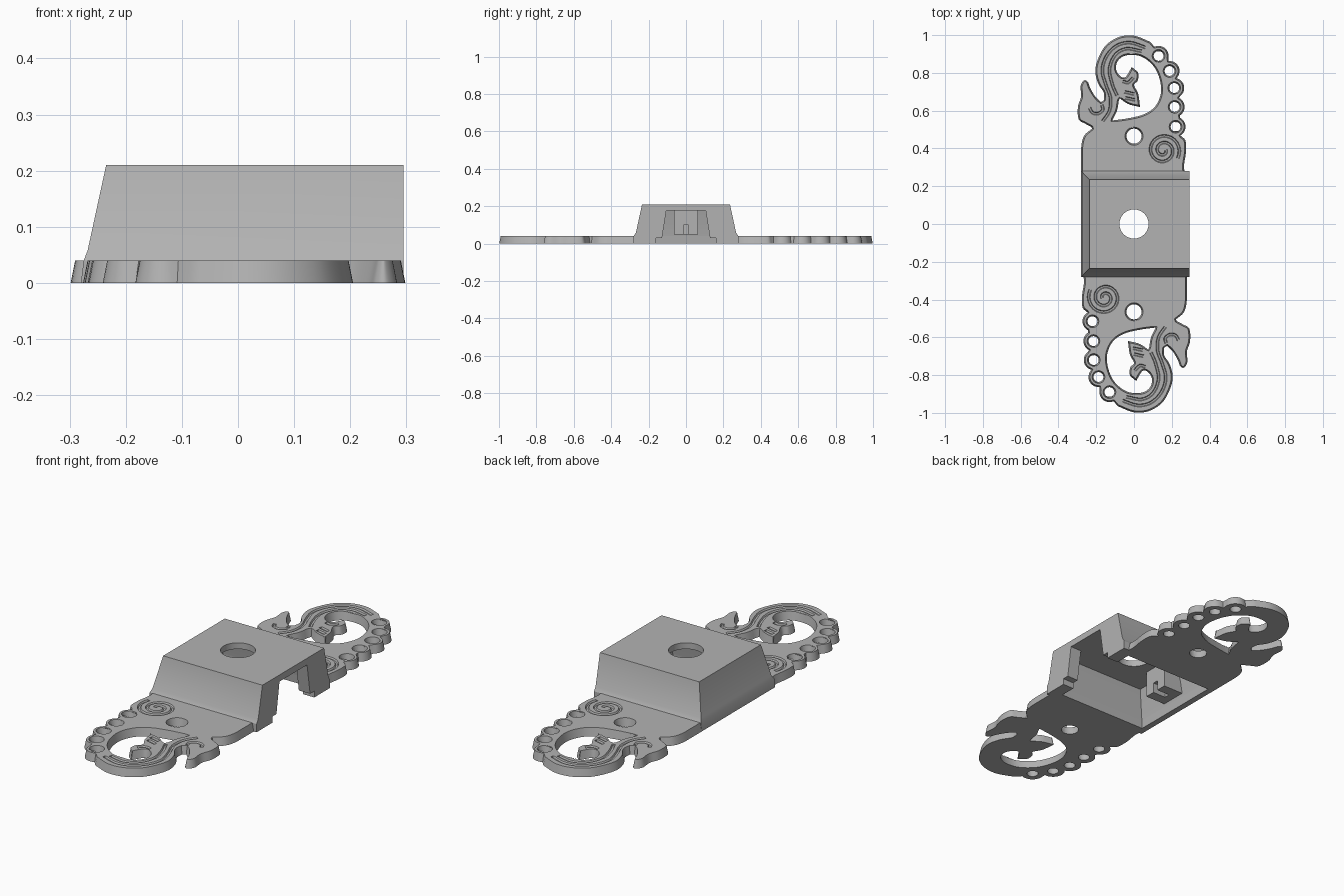
import bpy, bmesh
from math import sin, cos, pi, radians
from mathutils import Vector

if "Cube" in bpy.data.objects:
    bpy.data.objects.remove(bpy.data.objects["Cube"], do_unlink=True)

THICK = 0.04      # ornament plate thickness
DRAFT = 0.008     # how far the plate walls lean in

grey = bpy.data.materials.new("cast grey")
grey.use_nodes = True
grey.diffuse_color = (0.45, 0.45, 0.45, 1)
grey.node_tree.nodes["Principled BSDF"].inputs["Base Color"].default_value = grey.diffuse_color


def smooth(points, steps=5):
    """Open rounded path through the points."""
    p = [Vector(q) for q in points]
    p = [2 * p[0] - p[1]] + p + [2 * p[-1] - p[-2]]
    out = []
    for a, b, c, d in zip(p, p[1:], p[2:], p[3:]):
        for i in range(steps):
            t = i / steps
            out.append(b + (c - a) * t / 2 + (a - b * 2.5 + c * 2 - d / 2) * t * t
                       + ((b - c) * 3 + d - a) / 2 * t ** 3)
    return out + [p[-2]]


def arc(centre, radius, start, end, steps=12):
    return [Vector(centre) + radius * Vector((cos(a), sin(a)))
            for a in (radians(start + (end - start) * i / steps) for i in range(steps + 1))]


def circle(centre, radius):
    return arc(centre, radius, 0, 360, 24)[:-1]


def turned(path):
    """The same path at the opposite end of the model."""
    return [-q for q in path]


def add_object(name, mesh):
    ob = bpy.data.objects.new(name, mesh)
    bpy.context.collection.objects.link(ob)
    mesh.materials.clear()
    mesh.materials.append(grey)
    return ob


def curve_mesh(name, paths, dims, closed, height, **settings):
    data = bpy.data.curves.new(name, 'CURVE')
    data.dimensions = dims
    for key, value in settings.items():
        setattr(data, key, value)
    for path in paths:
        s = data.splines.new('POLY')
        s.points.add(len(path) - 1)
        for point, q in zip(s.points, path):
            point.co = (q.x, q.y, height if dims == '3D' else 0, 1)
        s.use_cyclic_u = closed
    ob = bpy.data.objects.new(name, data)
    bpy.context.collection.objects.link(ob)
    bpy.context.view_layer.update()
    mesh = bpy.data.meshes.new_from_object(ob.evaluated_get(bpy.context.evaluated_depsgraph_get()))
    bpy.data.objects.remove(ob, do_unlink=True)
    return add_object(name, mesh)


def loft(name, levels):
    """Stack of rectangles (x0, x1, y half-width, z) joined into a solid."""
    bm = bmesh.new()
    rings = [[bm.verts.new(v) for v in ((x0, -y, z), (x1, -y, z), (x1, y, z), (x0, y, z))]
             for x0, x1, y, z in levels]
    bm.faces.new(rings[0][::-1])
    bm.faces.new(rings[-1])
    for low, high in zip(rings, rings[1:]):
        for i in range(4):
            j = (i + 1) % 4
            bm.faces.new((low[i], low[j], high[j], high[i]))
    mesh = bpy.data.meshes.new(name)
    bm.to_mesh(mesh)
    bm.free()
    return add_object(name, mesh)


def drill(name, radius):
    mesh = bpy.data.meshes.new(name)
    bm = bmesh.new()
    bmesh.ops.create_cone(bm, cap_ends=True, segments=48, radius1=radius, radius2=radius, depth=1)
    bm.to_mesh(mesh)
    bm.free()
    return add_object(name, mesh)


def cut(ob, cutters):
    for c in cutters:
        m = ob.modifiers.new("cut", 'BOOLEAN')
        m.operation, m.solver, m.object = 'DIFFERENCE', 'EXACT', c
        m.use_self = True
    bpy.context.view_layer.update()
    mesh = bpy.data.meshes.new_from_object(ob.evaluated_get(bpy.context.evaluated_depsgraph_get()))
    ob.modifiers.clear()
    ob.data = mesh


# Outline of one end: plate edge, scalloped beads, hook, bird head, plate corner
beads = [((.22, .515), 0), ((.215, .62), 3), ((.213, .72), 14), ((.188, .81), 34), ((.13, .89), 52)]
half = smooth([(.27, .26), (.265, .31), (.275, .38), (.273, .44), (.25, .465)])
for centre, facing in beads:
    half += arc(centre, .053, facing - 62, facing + 62)
half += smooth([(.085, .965), (0, .997), (-.08, .99), (-.15, .945), (-.19, .875), (-.205, .81),
                (-.19, .745), (-.16, .695), (-.16, .655)])
half += smooth([(-.175, .645), (-.205, .675), (-.232, .72), (-.245, .753), (-.265, .76),
                (-.283, .73), (-.28, .675), (-.297, .62), (-.293, .555), (-.26, .532), (-.225, .513)])
half += smooth([(-.222, .505), (-.262, .47), (-.278, .42), (-.28, .35), (-.28, .26)])

# Opening inside the hook, with the leaf reaching into it
void = smooth([(-.115, .548), (-.03, .56), (.05, .58), (.11, .62), (.142, .69), (.135, .77), (.1, .84),
               (.035, .888), (-.04, .893), (-.085, .865), (-.095, .82), (-.075, .785), (-.045, .778), (-.012, .83)])
void += smooth([(-.008, .828), (.022, .8), (.02, .76), (.0, .735), (.022, .69), (.032, .62)])
void += smooth([(.028, .62), (-.03, .635), (-.075, .665)])
void += smooth([(-.08, .655), (-.09, .6), (-.112, .555)], 3)

holes = [void, circle((0, .465), .04)] + [circle(c, .026) for c, _ in beads]
paths = [half + turned(half)] + holes + [turned(h) for h in holes]
plate = curve_mesh("ornament_plate", paths, '2D', True, 0, fill_mode='BOTH', extrude=THICK / 2)

# Weld the plate and lean its walls
bm = bmesh.new()
bm.from_mesh(plate.data)
bmesh.ops.remove_doubles(bm, verts=bm.verts, dist=1e-5)
bmesh.ops.translate(bm, verts=bm.verts, vec=(0, 0, THICK / 2))
bmesh.ops.recalc_face_normals(bm, faces=bm.faces)
moves = {}
for v in bm.verts:
    if v.co.z > THICK / 2:
        sides = [f.normal for f in v.link_faces if abs(f.normal.z) < .5]
        moves[v] = sum(sides, Vector()).normalized() * DRAFT
for v, step in moves.items():
    v.co -= step
bm.to_mesh(plate.data)
bm.free()

# Engraved lines: scroll, hook stripes, bird neck, leaf veins
scroll = [Vector((.155, .39)) + (.085 - .0042 * i / 3) * Vector((cos(i / 4), sin(i / 4)))
          for i in range(-2, 52)]
lines = [scroll,
         smooth([(.06, .935), (-.02, .96), (-.09, .945), (-.145, .89), (-.168, .815), (-.15, .74),
                 (-.125, .67), (-.13, .6), (-.165, .545)]),
         smooth([(.04, .915), (-.04, .928), (-.1, .895), (-.13, .82), (-.115, .74), (-.09, .68)]),
         smooth([(-.235, .615), (-.22, .59), (-.19, .585), (-.165, .605), (-.17, .63)]),
         smooth([(-.06, .755), (-.03, .75), (-.005, .775)]),
         smooth([(-.05, .7), (0, .688)], 2),
         smooth([(-.045, .668), (.005, .657)], 2)]
grooves = curve_mesh("groove_cutter", lines + [turned(g) for g in lines], '3D', False, THICK,
                     bevel_depth=.008, bevel_resolution=1, use_fill_caps=True)

# Raised housing with hollow inside, side doorway and round top hole
housing = loft("housing", [(-.28, .295, .28, 0), (-.275, .295, .28, THICK), (-.268, .295, .268, .058),
                           (-.235, .295, .235, .21)])
cavity = loft("cavity_cutter", [(-.252, .235, .24, -.02), (-.245, .235, .235, THICK), (-.21, .235, .205, .18)])
doorway = loft("doorway_cutter", [(.1, .4, .136, -.02), (.1, .4, .105, .178)])
sill = loft("sill_cutter", [(.1, .4, .16, -.02), (.1, .4, .16, .03)])
top_hole = drill("hole_cutter", .077)
cut(housing, [cavity, doorway, sill, top_hole])
cut(plate, [grooves, cavity, doorway, sill])

# Slotted block hanging inside against the closed wall
block = loft("inner_block", [(-.238, -.13, .065, .05), (-.215, -.13, .065, .19)])
slot = loft("slot_cutter", [(-.2, -.1, .014, 0), (-.2, -.1, .014, .1)])
cut(block, [slot])

for helper in (grooves, cavity, doorway, sill, top_hole, slot):
    bpy.data.objects.remove(helper, do_unlink=True)

# Keep crisp edges, soften the curved walls
for ob in (plate, housing, block):
    bpy.ops.object.select_all(action='DESELECT')
    ob.select_set(True)
    bpy.context.view_layer.objects.active = ob
    bpy.ops.object.shade_smooth_by_angle(angle=radians(30))
